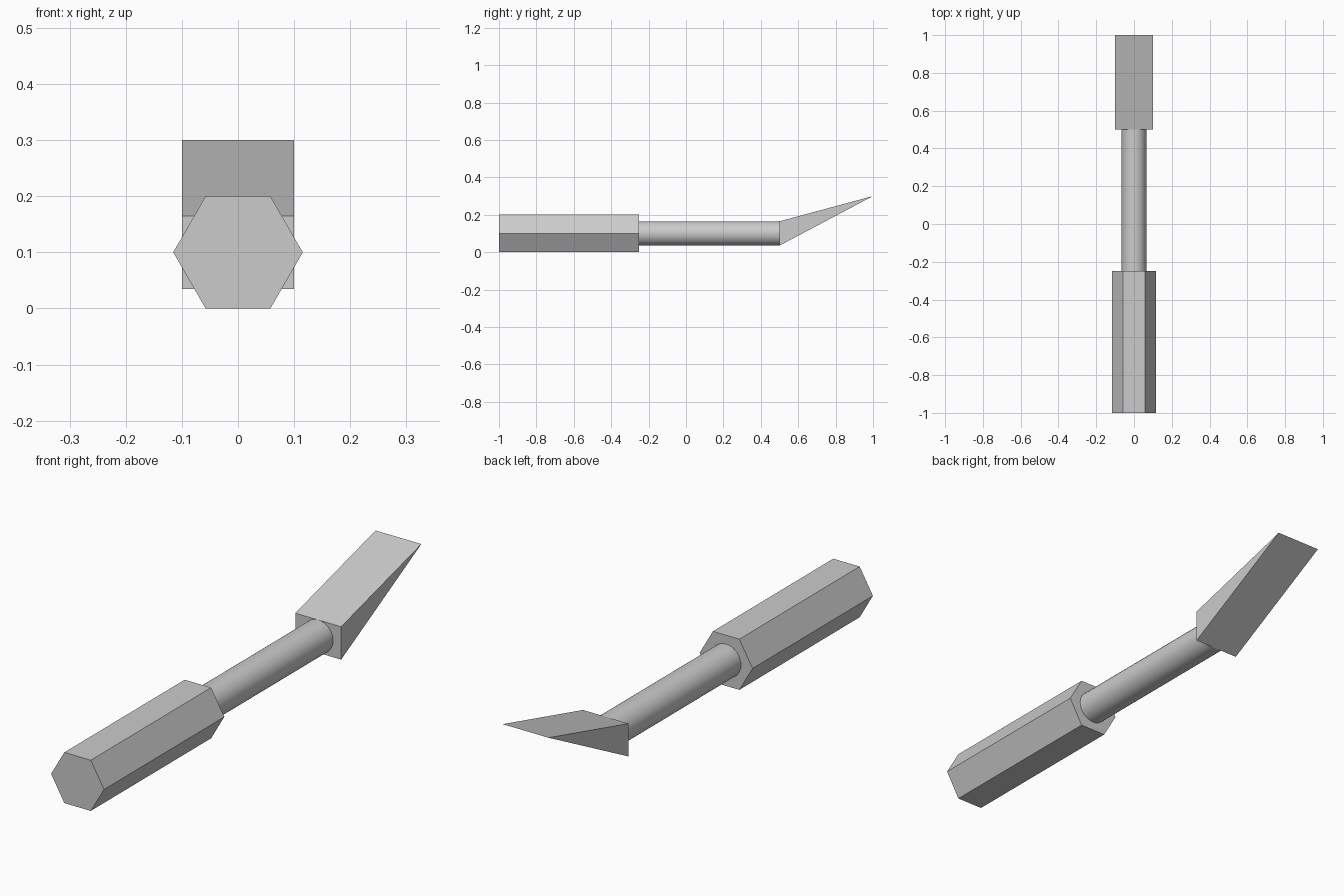
import bpy, bmesh, math
from mathutils import Vector

cube = bpy.data.objects.get("Cube")
if cube:
    bpy.data.objects.remove(cube, do_unlink=True)

grey = bpy.data.materials.new("plain grey")
grey.use_nodes = True
colour = (0.6, 0.6, 0.6, 1)
grey.diffuse_color = colour
grey.node_tree.nodes["Principled BSDF"].inputs["Base Color"].default_value = colour


def extrude_profile(name, points, direction, smooth=False):
    """Closed solid made by sweeping a flat outline along a direction."""
    bm = bmesh.new()
    face = bm.faces.new([bm.verts.new(p) for p in points])
    result = bmesh.ops.extrude_face_region(bm, geom=[face], use_keep_orig=True)
    moved = [g for g in result["geom"] if isinstance(g, bmesh.types.BMVert)]
    bmesh.ops.translate(bm, verts=moved, vec=Vector(direction))
    bmesh.ops.recalc_face_normals(bm, faces=bm.faces)
    mesh = bpy.data.meshes.new(name)
    bm.to_mesh(mesh)
    bm.free()
    mesh.materials.append(grey)
    obj = bpy.data.objects.new(name, mesh)
    bpy.context.collection.objects.link(obj)
    if smooth:
        bpy.ops.object.select_all(action="DESELECT")
        obj.select_set(True)
        bpy.context.view_layer.objects.active = obj
        bpy.ops.object.shade_smooth_by_angle(angle=math.radians(30))
    return obj


def ring(sides, radius, y, z=0.1):
    """Regular outline facing along y."""
    angles = [math.tau * i / sides for i in range(sides)]
    return [(radius * math.cos(a), y, z + radius * math.sin(a)) for a in angles]


# Six-sided grip
extrude_profile("handle", ring(6, 0.2 / math.sqrt(3), -1), (0, 0.75, 0))

# Round rod between grip and blade
extrude_profile("shaft", ring(32, 0.065, -0.25), (0, 0.75, 0), smooth=True)

# Wedge rising to a sharp edge at the back
wedge = [(-0.1, 0.5, 0.035), (-0.1, 0.5, 0.165), (-0.1, 1, 0.3)]
extrude_profile("blade", wedge, (0.2, 0, 0))
